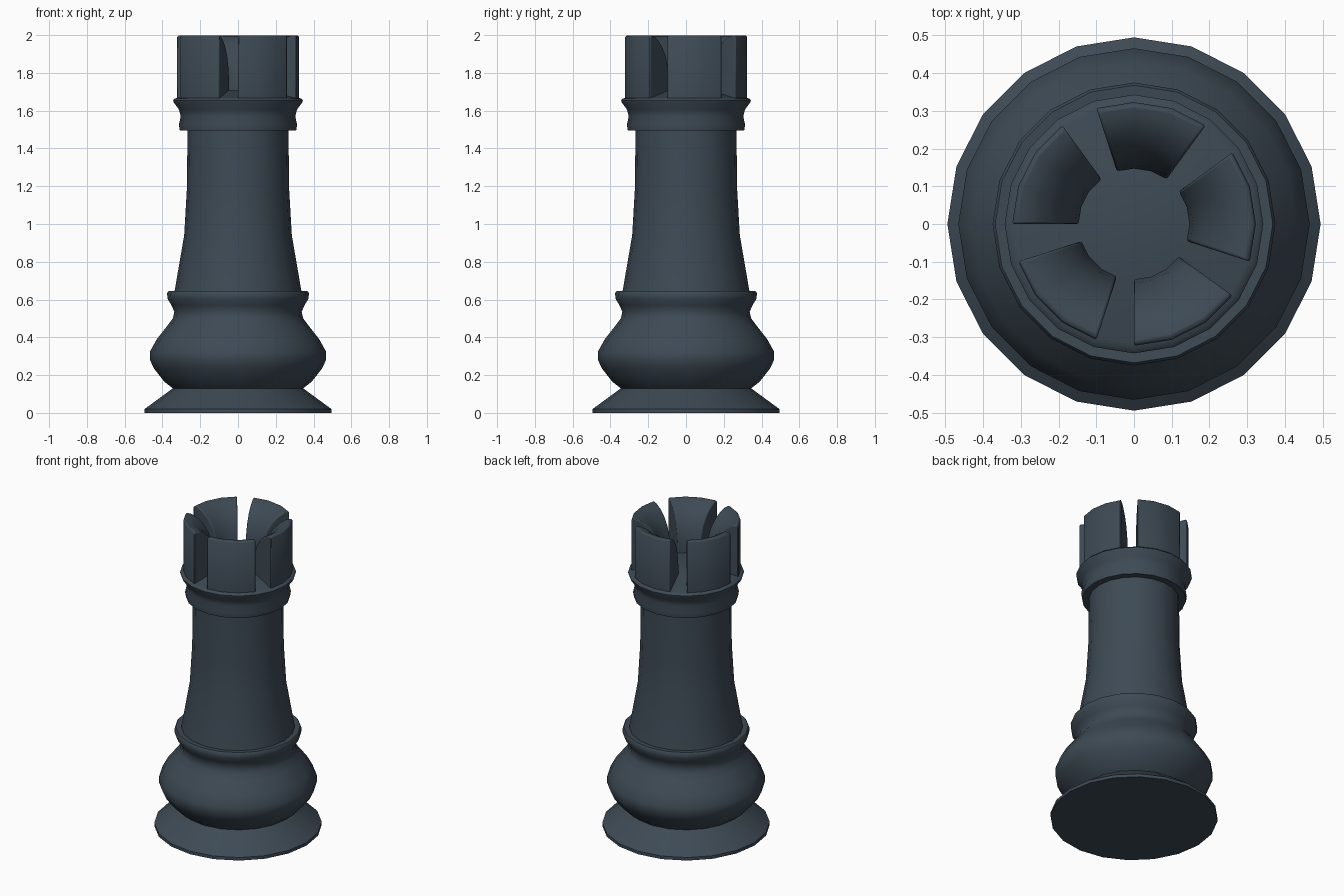
import bpy, bmesh
from math import cos, sin, radians

if "Cube" in bpy.data.objects:
    bpy.data.objects.remove(bpy.data.objects["Cube"])

SIDES = 20
STEP = 360 / SIDES

mat = bpy.data.materials.new("dark_slate")
mat.diffuse_color = (0.047, 0.068, 0.09, 1)
mat.use_nodes = True
mat.node_tree.nodes["Principled BSDF"].inputs["Base Color"].default_value = mat.diffuse_color


def ring(bm, profile, deg):
    a = radians(deg)
    return [bm.verts.new((r * cos(a), r * sin(a), z)) for r, z in profile]


def finish(bm, name, bevel=0):
    bmesh.ops.recalc_face_normals(bm, faces=bm.faces)
    mesh = bpy.data.meshes.new(name)
    bm.to_mesh(mesh)
    bm.free()
    mesh.materials.append(mat)
    ob = bpy.data.objects.new(name, mesh)
    bpy.context.collection.objects.link(ob)
    bpy.ops.object.select_all(action='DESELECT')
    ob.select_set(True)
    bpy.context.view_layer.objects.active = ob
    bpy.ops.object.shade_smooth_by_angle(angle=radians(40))
    if bevel:
        mod = ob.modifiers.new("soft_edges", 'BEVEL')
        mod.width = bevel
        mod.segments = 2
        mod.limit_method = 'ANGLE'
        mod.angle_limit = radians(60)
    return ob


def lathe(name, profile):
    # full turn of an open profile, capped at both ends
    bm = bmesh.new()
    cols = [ring(bm, profile, i * STEP) for i in range(SIDES)]
    for i, a in enumerate(cols):
        b = cols[(i + 1) % SIDES]
        for j in range(len(profile) - 1):
            bm.faces.new((a[j], b[j], b[j + 1], a[j + 1]))
    bm.faces.new([c[0] for c in cols])
    bm.faces.new([c[-1] for c in cols])
    return finish(bm, name)


def wedge(name, profile, start, count):
    # partial turn of a closed profile, capped at both sides
    bm = bmesh.new()
    cols = [ring(bm, profile, start + i * STEP) for i in range(count + 1)]
    n = len(profile)
    for a, b in zip(cols, cols[1:]):
        for j in range(n):
            k = (j + 1) % n
            bm.faces.new((a[j], b[j], b[k], a[k]))
    bm.faces.new(cols[0])
    bm.faces.new(cols[-1])
    return finish(bm, name, 0.006)


# Turned body: foot, bulb, lower collar, shaft, upper collar, tower floor
lathe("tower_body", [
    (0.495, 0), (0.495, 0.02), (0.345, 0.13),
    (0.39, 0.165), (0.445, 0.235), (0.466, 0.28), (0.466, 0.325),
    (0.43, 0.39), (0.375, 0.46), (0.345, 0.50), (0.337, 0.535),
    (0.352, 0.57), (0.374, 0.605), (0.375, 0.635), (0.368, 0.645), (0.336, 0.643),
    (0.285, 0.94), (0.271, 1.18), (0.267, 1.495),
    (0.308, 1.495), (0.313, 1.525), (0.303, 1.57), (0.312, 1.605),
    (0.341, 1.645), (0.343, 1.655), (0.333, 1.665), (0.318, 1.667), (0.15, 1.71)])

# Five battlements, three sides wide with one-side gaps, rounded over inside
battlement = [(0.323, 1.65), (0.323, 1.99), (0.315, 2.0), (0.285, 1.994),
              (0.25, 1.974), (0.213, 1.94), (0.18, 1.89), (0.157, 1.82),
              (0.147, 1.75), (0.147, 1.65)]
for k in range(5):
    wedge("battlement_%d" % (k + 1), battlement, -18 + 72 * k, 3)
